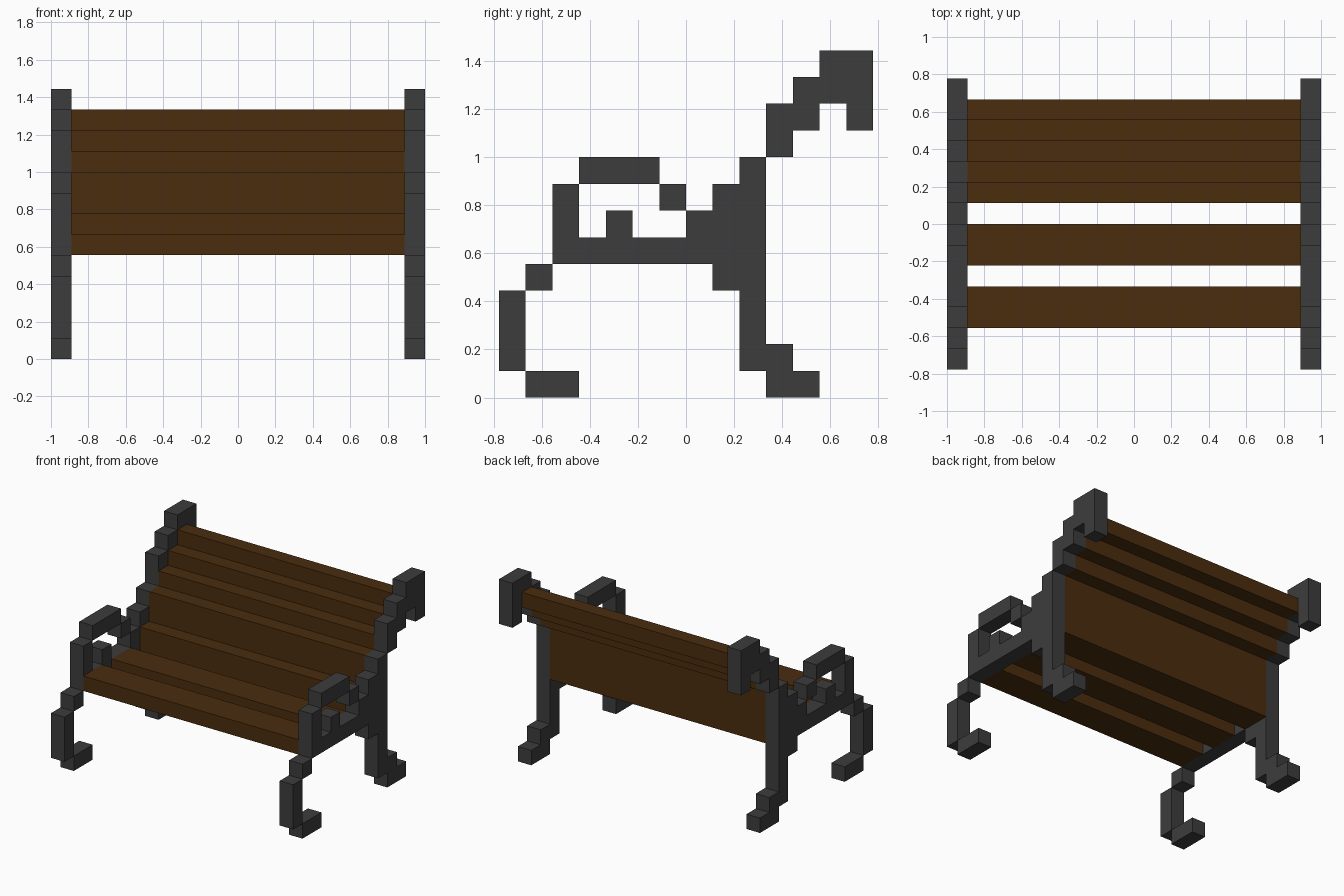
import bpy, bmesh

if "Cube" in bpy.data.objects:
    bpy.data.objects.remove(bpy.data.objects["Cube"])

U = 1 / 9  # block size: the bench is 18 blocks wide


def material(name, color):
    m = bpy.data.materials.new(name)
    m.diffuse_color = (*color, 1)
    m.use_nodes = True
    m.node_tree.nodes["Principled BSDF"].inputs["Base Color"].default_value = m.diffuse_color
    return m


IRON = material("dark iron", (0.046, 0.046, 0.046))
WOOD = material("brown wood", (0.070, 0.026, 0.0045))


def extrude_profile(name, points, x0, x1, mat, mirror=False):
    """Extrude a side outline (y, z in blocks) from x0 to x1."""
    bm = bmesh.new()
    face = bm.faces.new([bm.verts.new((x0 * U, y * U, z * U)) for y, z in points])
    new = bmesh.ops.extrude_face_region(bm, geom=[face], use_keep_orig=True)["geom"]
    verts = [g for g in new if isinstance(g, bmesh.types.BMVert)]
    bmesh.ops.translate(bm, verts=verts, vec=((x1 - x0) * U, 0, 0))
    bmesh.ops.recalc_face_normals(bm, faces=bm.faces)
    mesh = bpy.data.meshes.new(name)
    bm.to_mesh(mesh)
    bm.free()
    mesh.materials.append(mat)
    ob = bpy.data.objects.new(name, mesh)
    bpy.context.collection.objects.link(ob)
    if mirror:
        mod = ob.modifiers.new("both sides", "MIRROR")
        mod.use_mirror_merge = False
    return ob


def rect(y0, y1, z0, z1):
    return [(y0, z0), (y1, z0), (y1, z1), (y0, z1)]


# Iron end frames: each outline is mirrored to both ends
frame_parts = {
    "front_foot": rect(-6, -4, 0, 1),
    "front_leg": rect(-7, -6, 1, 4),
    "front_knee": rect(-6, -5, 4, 5),
    "armrest": rect(-4, -1, 8, 9),
    "armrest_link": rect(-1, 0, 7, 8),
    "side_frame": [(-5, 5), (1, 5), (1, 4), (2, 4), (2, 1), (3, 1), (3, 0), (5, 0),
                   (5, 1), (4, 1), (4, 2), (3, 2), (3, 9), (2, 9), (2, 8), (1, 8),
                   (1, 7), (0, 7), (0, 6), (-2, 6), (-2, 7), (-3, 7), (-3, 6),
                   (-4, 6), (-4, 8), (-5, 8)],
    "back_scroll": [(3, 9), (4, 9), (4, 10), (5, 10), (5, 11), (6, 11), (6, 10),
                    (7, 10), (7, 13), (5, 13), (5, 12), (4, 12), (4, 11), (3, 11)],
}
for name, outline in frame_parts.items():
    extrude_profile(name, outline, 8, 9, IRON, mirror=True)

# Wooden seat planks
for name, y in (("seat_plank_front", -5), ("seat_plank_middle", -2)):
    extrude_profile(name, rect(y, y + 2, 5, 6), -8, 8, WOOD)

# Stepped lower backrest
extrude_profile("backrest_lower", [(1, 5), (3, 5), (3, 9), (2, 9), (2, 7), (1, 7)],
                -8, 8, WOOD)

# Upper backrest slats, each one block further up and back
for i in range(3):
    extrude_profile(f"backrest_slat_{i + 1}", rect(3 + i, 4 + i, 9 + i, 10 + i),
                    -8, 8, WOOD)
